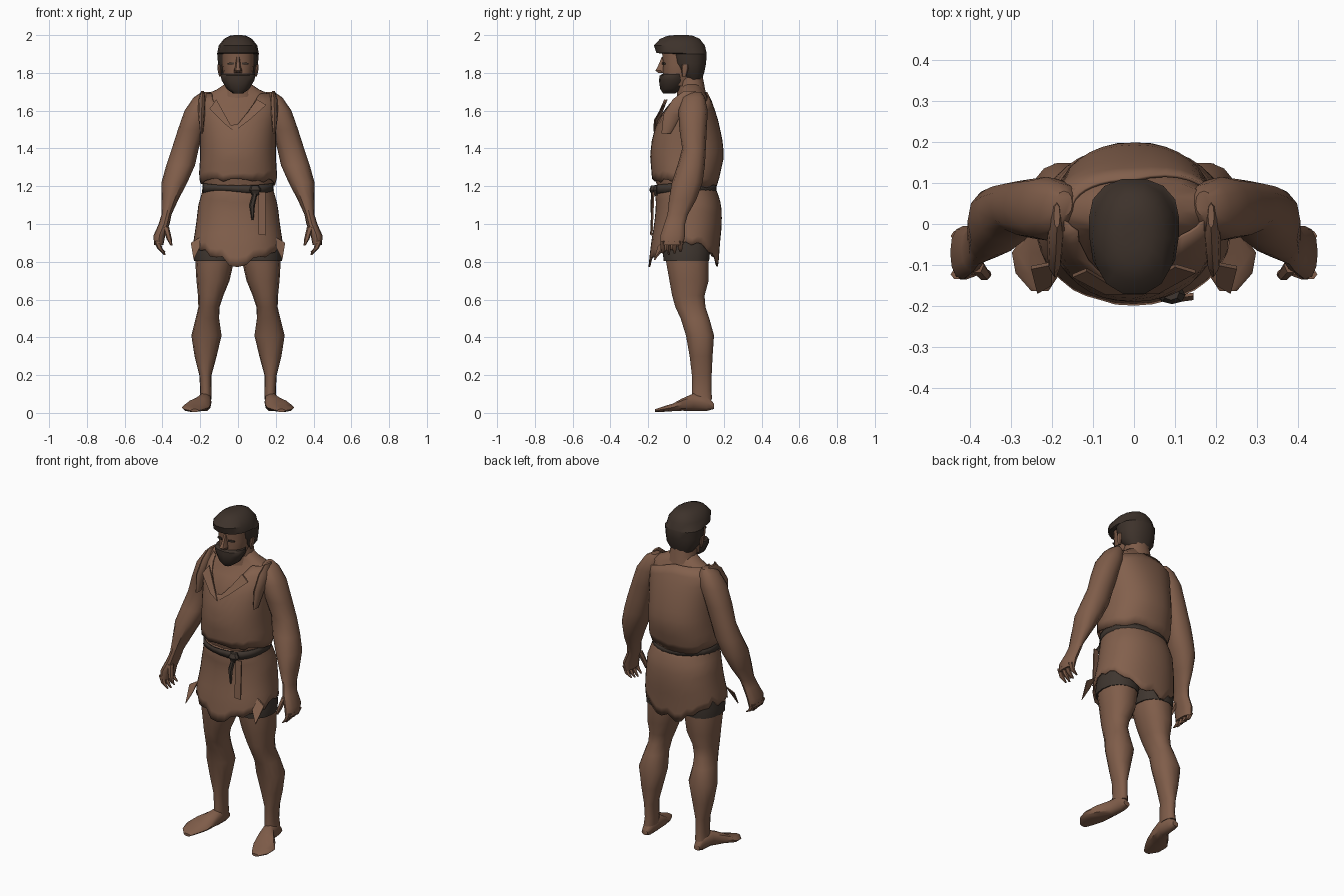
import bpy, bmesh, math, random
from mathutils import Vector

random.seed(4)


def material(name, rgb):
    m = bpy.data.materials.new(name)
    m.diffuse_color = (*rgb, 1)
    return m


SKIN = material("skin", (0.215, 0.11, 0.068))
CLOTH = material("worn_cloth", (0.225, 0.117, 0.073))
HAIR = material("dark_hair", (0.047, 0.032, 0.024))
DARK = material("dark_leather", (0.05, 0.037, 0.029))


def finish(name, rings, mat, caps=True, thick=0):
    """Skin a list of closed rings into an object."""
    bm = bmesh.new()
    vs = [[bm.verts.new(p) for p in r] for r in rings]
    n = len(vs[0])
    for a, b in zip(vs, vs[1:]):
        for i in range(n):
            j = (i + 1) % n
            bm.faces.new((a[i], a[j], b[j], b[i]))
    if caps:
        bm.faces.new(vs[0])
        bm.faces.new(vs[-1])
    bmesh.ops.recalc_face_normals(bm, faces=bm.faces)
    me = bpy.data.meshes.new(name)
    bm.to_mesh(me)
    bm.free()
    me.materials.append(mat)
    ob = bpy.data.objects.new(name, me)
    bpy.context.collection.objects.link(ob)
    if thick:
        mod = ob.modifiers.new("cloth", "SOLIDIFY")
        mod.thickness = thick
    bpy.ops.object.select_all(action="DESELECT")
    ob.select_set(True)
    bpy.context.view_layer.objects.active = ob
    bpy.ops.object.shade_smooth_by_angle(angle=math.radians(40))
    return ob


def point(sec, a, power=0.9):
    """Point at angle a on the rounded outline of (h, u0, u1, v0, v1)."""
    h, u0, u1, v0, v1 = sec
    c, s = math.cos(a), math.sin(a)
    c = math.copysign(abs(c) ** power, c)
    s = math.copysign(abs(s) ** power, s)
    return ((u0 + u1) / 2 + c * (u1 - u0) / 2, (v0 + v1) / 2 + s * (v1 - v0) / 2, h)


def loft(name, secs, mat, n=12, side=1, along_y=False, power=0.9):
    """Sections are (z, x0, x1, y0, y1), or (y, x0, x1, z0, z1) along y."""
    rings = []
    for sec in secs:
        ring = [point(sec, 2 * math.pi * i / n, power) for i in range(n)]
        if along_y:
            ring = [(u, h, v) for u, v, h in ring]
        rings.append([Vector((x * side, y, z)) for x, y, z in ring])
    return finish(name, rings, mat)


def sym(rows):
    return [(z, -w, w, y0, y1) for z, w, y0, y1 in rows]


def section_at(profile, z):
    z = min(max(z, profile[0][0]), profile[-1][0])
    for p, q in zip(profile, profile[1:]):
        if z <= q[0]:
            t = (z - p[0]) / (q[0] - p[0])
            return [a + (b - a) * t for a, b in zip(p, q)]


def drape(name, profile, bottom, top, mat, n=32, rows=9):
    """Open cloth shell whose lower and upper hems vary with angle."""
    angles = [2 * math.pi * i / n for i in range(n)]
    lo, hi = [bottom(a) for a in angles], [top(a) for a in angles]
    rings = [[point(section_at(profile, l + (h - l) * r / rows), a)
              for a, l, h in zip(angles, lo, hi)] for r in range(rows + 1)]
    return finish(name, rings, mat, caps=False, thick=0.008)


def plate(name, pts, mat, depth=0.008):
    """Flat polygon given a little thickness towards the back."""
    back = [(x, y + depth, z) for x, y, z in pts]
    return finish(name, [pts, back], mat)


# Torso
TUNIC = sym([(1.16, .18, -.15, .15), (1.24, .208, -.18, .175), (1.36, .2, -.19, .202),
             (1.45, .2, -.18, .192), (1.55, .205, -.15, .17), (1.62, .21, -.11, .148),
             (1.68, .2, -.05, .125), (1.71, .13, -.045, .105), (1.75, .07, -.04, .09)])
body = [(z, x0 + .014, x1 - .014, y0 + .014, y1 - .014) for z, x0, x1, y0, y1 in TUNIC]
loft("torso", [(.88, -.18, .18, -.1, .12), (1.05, -.18, .18, -.12, .15)] + body, SKIN, 20)
loft("neck", sym([(1.66, .1, -.05, .11), (1.72, .075, -.045, .1), (1.8, .07, -.05, .085)]), SKIN)


# Tunic with an off-centre V neck and a lower back edge on one shoulder
def neckline(a):
    x = .2 * math.cos(a)
    if math.sin(a) < -.1:
        return min(1.69, 1.5 + 1.5 * abs(x + .02))
    return 1.7 - max(0, x) * .35


drape("tunic", TUNIC, lambda a: 1.215 - .02 * math.sin(a) + random.uniform(-.012, .012),
      neckline, CLOTH, 36, 10)

# Ragged skirt
SKIRT = sym([(.76, .24, -.2, .17), (.9, .237, -.185, .18), (1.0, .222, -.168, .19),
             (1.1, .21, -.158, .188), (1.17, .19, -.165, .165), (1.225, .175, -.145, .14)])
drape("skirt", SKIRT,
      lambda a: .885 - .09 * abs(math.sin(a)) ** 3 + random.uniform(-.025, .025),
      lambda a: 1.21, CLOTH, 40)

# Belt, knot and hanging ends
BELT = sym([(1.16, .19, -.176, .163), (1.22, .188, -.174, .16)])
drape("belt", BELT, lambda a: 1.17 + .008 * math.cos(a * 3),
      lambda a: 1.21 + .006 * math.cos(a * 2), DARK, 28, 1)
loft("belt_knot", [(1.15, .075, .105, -.18, -.15), (1.18, .06, .125, -.195, -.15),
                   (1.205, .07, .11, -.185, -.15)], DARK, 8)
loft("belt_tail", [(1.02, .072, .082, -.185, -.175), (1.1, .06, .09, -.19, -.17),
                   (1.17, .08, .105, -.185, -.165)], DARK, 6)
plate("hanging_strap", [(.108, -.19, .945), (.145, -.185, .94), (.145, -.175, 1.17),
                        (.11, -.18, 1.17)], CLOTH)

# Torn collar flaps and shoulder scraps
plate("left_lapel", [(-.115, -.115, 1.66), (-.02, -.172, 1.49), (-.07, -.172, 1.53),
                     (-.15, -.13, 1.61)], CLOTH)
plate("right_lapel", [(.1, -.105, 1.66), (.15, -.12, 1.63), (.06, -.17, 1.55),
                      (-.02, -.172, 1.49)], CLOTH)
for s in (1, -1):
    loft("shoulder_scrap", [(1.48, .185, .2, -.13, -.08), (1.58, .175, .212, -.12, -.02),
                            (1.66, .17, .21, -.07, .07), (1.705, .18, .195, -.01, .05)],
         CLOTH, 8, s)
    plate("skirt_rag", [(s * .2, -.1, .93), (s * .25, -.11, .9), (s * .235, -.17, .81),
                        (s * .2, -.15, .88)], CLOTH)

for s in (1, -1):
    # Arm running down into the palm
    loft("arm", [(1.70, .15, .19, .02, .08), (1.67, .13, .235, -.02, .1),
                 (1.6, .14, .283, -.04, .115), (1.5, .175, .318, -.035, .11),
                 (1.4, .208, .35, -.02, .105), (1.31, .228, .38, -.045, .1),
                 (1.22, .268, .405, -.075, .088), (1.13, .315, .405, -.09, .055),
                 (1.05, .352, .405, -.098, .01), (1.0, .362, .42, -.115, -.005),
                 (.94, .385, .447, -.135, -.005), (.89, .395, .445, -.135, -.015)], SKIN, 12, s)
    # Curled fingers and thumb
    for i in range(4):
        y = -.122 + .031 * i
        tip = .835 + .008 * abs(i - 1)
        loft("finger", [(tip, .382, .392, y - .005, y + .005), (.87, .4, .428, y - .014, y + .012),
                        (.91, .41, .446, y - .014, y + .014)], SKIN, 6, s)
    loft("thumb", [(.885, .347, .357, -.13, -.115), (.92, .35, .378, -.138, -.108),
                   (.985, .365, .4, -.12, -.08)], SKIN, 6, s)
    # Leg
    loft("leg", [(.07, .14, .205, .03, .14), (.12, .14, .2, .03, .135), (.2, .14, .205, .03, .137),
                 (.3, .113, .23, .018, .142), (.41, .087, .247, -.002, .15),
                 (.5, .1, .224, -.03, .125), (.56, .098, .21, -.058, .105),
                 (.62, .078, .212, -.075, .1), (.7, .045, .22, -.09, .122),
                 (.8, .022, .226, -.108, .122), (.95, .012, .21, -.11, .13)], SKIN, 14, s)
    # Broad foot turned outwards
    loft("foot", [(.147, .155, .195, .02, .05), (.11, .142, .207, .008, .1),
                  (.04, .14, .215, .008, .105), (-.02, .143, .265, .01, .078),
                  (-.07, .155, .297, .008, .05), (-.12, .18, .288, .005, .035),
                  (-.163, .208, .25, .004, .02)], SKIN, 10, s, along_y=True)
    # Short trouser leg
    loft("short_leg", [(.805, .014, .232, -.122, .125), (.85, .01, .234, -.125, .13),
                       (.95, .005, .215, -.12, .135)], DARK, 14, s)

# Head: face, nose, ears
loft("face", sym([(1.73, .06, -.115, .04), (1.79, .078, -.125, .05), (1.84, .084, -.122, .05),
                  (1.92, .085, -.13, .05)]), SKIN, 14)
loft("nose", sym([(1.8, .02, -.15, -.1), (1.812, .022, -.166, -.1), (1.835, .014, -.152, -.1),
                  (1.885, .01, -.13, -.1)]), SKIN, 6)
for s in (1, -1):
    loft("ear", [(1.78, .09, .1, -.02, .0), (1.82, .09, .109, -.025, .012),
                 (1.845, .09, .108, -.02, .012)], SKIN, 8, s)
    plate("eye", [(s * .022, -.127, 1.845), (s * .055, -.118, 1.845), (s * .055, -.118, 1.853),
                  (s * .022, -.127, 1.856)], DARK, .009)

# Hair with overhanging fringe, and beard
loft("hair", sym([(1.755, .06, .0, .08), (1.8, .096, -.045, .098), (1.85, .106, -.078, .108),
                  (1.9, .11, -.085, .112), (1.905, .11, -.16, .112), (1.945, .102, -.173, .103),
                  (1.98, .074, -.14, .075), (1.996, .045, -.1, .04), (2.0, .02, -.06, .01)]),
     HAIR, 14)
loft("beard", sym([(1.69, .025, -.12, -.06), (1.715, .06, -.137, -.02), (1.76, .086, -.143, .0),
                   (1.785, .092, -.14, -.005), (1.795, .09, -.125, -.01)]), HAIR, 12)
